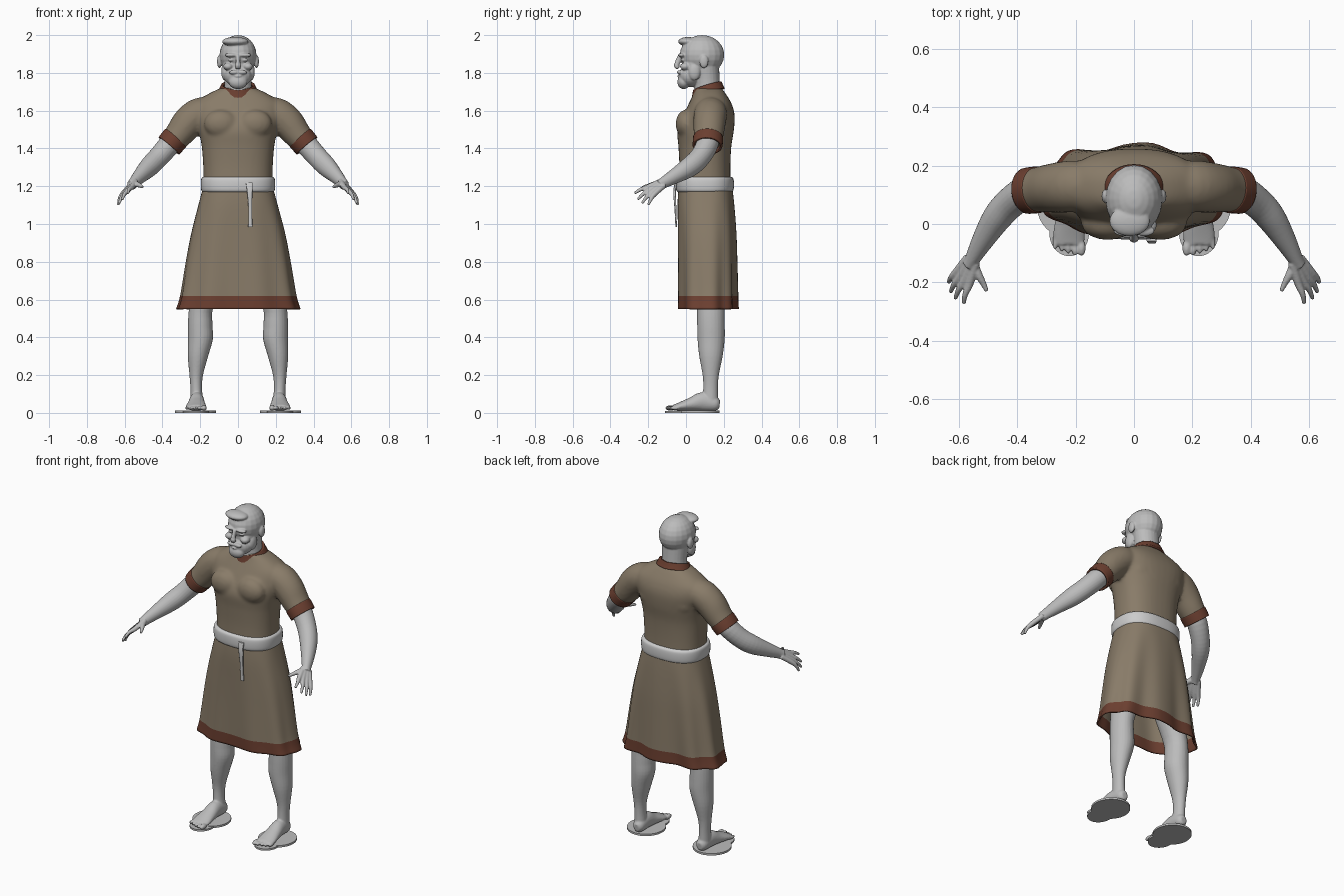
import bpy, bmesh, math
from mathutils import Vector, Matrix

cube = bpy.data.objects.get("Cube")
if cube:
    bpy.data.objects.remove(cube, do_unlink=True)


def material(name, r, g, b):
    mat = bpy.data.materials.new(name)
    mat.use_nodes = True
    mat.diffuse_color = (r, g, b, 1)
    shader = next(n for n in mat.node_tree.nodes if n.type == 'BSDF_PRINCIPLED')
    shader.inputs["Base Color"].default_value = (r, g, b, 1)
    shader.inputs["Roughness"].default_value = 0.8
    return mat


skin = material("grey skin", 0.5, 0.5, 0.5)
cloth = material("olive cloth", 0.25, 0.2, 0.14)
trim = material("brown trim", 0.15, 0.05, 0.03)
sash = material("pale sash", 0.6, 0.6, 0.6)


def spline(sections, steps):
    """Catmull-Rom interpolation through the section tuples."""
    rows = [Vector(s) for s in sections]
    out = []
    for i in range(len(rows) - 1):
        a, b, c, d = rows[max(i - 1, 0)], rows[i], rows[i + 1], rows[min(i + 2, len(rows) - 1)]
        for k in range(steps):
            t = k / steps
            out.append(b + (c - a) * (t / 2) + (a * 2 - b * 5 + c * 4 - d) * (t * t / 2)
                       + (b * 3 - a - c * 3 + d) * (t ** 3 / 2))
    return out + [rows[-1]]


def loft(bm, sections, flat=False, count=24, power=2.0, cap=True, steps=4, warp=None):
    """Skin (x, y, z, half width, half depth) sections; flat keeps them level."""
    rows = spline(sections, steps)
    points = [Vector(r[:3]) for r in rows]
    rings = []
    for i, row in enumerate(rows):
        side, up = Vector((1, 0, 0)), Vector((0, 1, 0))
        if not flat:
            along = (points[min(i + 1, len(rows) - 1)] - points[max(i - 1, 0)]).normalized()
            side = along.cross(Vector((0, 0, 1)) if abs(along.z) < 0.95 else Vector((0, 1, 0))).normalized()
            up = side.cross(along)
        ring = []
        for k in range(count):
            angle = math.tau * k / count
            c, s = math.cos(angle), math.sin(angle)
            co = points[i] + side * math.copysign(abs(c) ** (2 / power), c) * row[3] \
                + up * math.copysign(abs(s) ** (2 / power), s) * row[4]
            ring.append(bm.verts.new(warp(co, angle) if warp else co))
        rings.append(ring)
    for low, high in zip(rings, rings[1:]):
        for k in range(count):
            j = (k + 1) % count
            bm.faces.new((low[k], low[j], high[j], high[k]))
    if cap:
        bm.faces.new(rings[0])
        bm.faces.new(rings[-1])


def blob(bm, x, y, z, rx, ry, rz):
    bmesh.ops.create_uvsphere(bm, u_segments=20, v_segments=12, radius=1,
                              matrix=Matrix.Translation((x, y, z)) @ Matrix.Diagonal((rx, ry, rz, 1)))


def flip(sections, sign):
    return [(s[0] * sign, *s[1:]) for s in sections]


def finish(name, bm, mats, voxel=0, smooth=0, thick=0):
    bmesh.ops.recalc_face_normals(bm, faces=bm.faces)
    for face in bm.faces:
        face.smooth = True
    mesh = bpy.data.meshes.new(name)
    bm.to_mesh(mesh)
    bm.free()
    obj = bpy.data.objects.new(name, mesh)
    bpy.context.collection.objects.link(obj)
    for mat in mats:
        mesh.materials.append(mat)
    if voxel:
        mod = obj.modifiers.new("fuse", 'REMESH')
        mod.mode, mod.voxel_size, mod.use_smooth_shade = 'VOXEL', voxel, True
    if smooth:
        mod = obj.modifiers.new("soften", 'SMOOTH')
        mod.iterations = smooth
    if thick:
        mod = obj.modifiers.new("thickness", 'SOLIDIFY')
        mod.thickness, mod.offset = thick, -1
    return obj


# Head: skull, jaw, beard, face features and neck fused together
bm = bmesh.new()
loft(bm, [(0, .115, 1.64, .085, .075), (0, .112, 1.74, .072, .068), (0, .105, 1.84, .078, .07)], flat=True)
blob(bm, 0, .085, 1.895, .098, .118, .105)
blob(bm, 0, .045, 1.845, .08, .065, .1)
blob(bm, 0, .025, 1.785, .074, .063, .06)
blob(bm, 0, -.012, 1.752, .05, .034, .038)
blob(bm, -.015, .01, 1.966, .07, .052, .024)
blob(bm, 0, -.034, 1.783, .02, .012, .007)
loft(bm, [(0, -.03, 1.892, .011, .012), (0, -.042, 1.862, .011, .014), (0, -.05, 1.838, .017, .014),
          (0, -.04, 1.824, .014, .01)])
for s in (1, -1):
    blob(bm, s * .036, -.023, 1.894, .036, .019, .011)
    blob(bm, s * .036, -.016, 1.868, .016, .013, .008)
    blob(bm, s * .052, -.004, 1.834, .026, .028, .02)
    blob(bm, s * .022, -.034, 1.803, .027, .014, .011)
    blob(bm, s * .07, .045, 1.805, .019, .032, .045)
    blob(bm, s * .098, .095, 1.86, .013, .024, .035)
finish("head", bm, [skin], voxel=.0045, smooth=3)

# Tunic top with sleeves
bm = bmesh.new()
loft(bm, [(0, .1, 1.17, .182, .137), (0, .1, 1.3, .184, .135), (0, .1, 1.41, .192, .14), (0, .104, 1.5, .21, .15),
          (0, .122, 1.58, .23, .135), (0, .128, 1.64, .225, .112), (0, .125, 1.69, .155, .085),
          (0, .118, 1.722, .085, .068)], flat=True, count=40, power=2.4)
sleeve = [(.12, .13, 1.59, .075, .08), (.2, .13, 1.585, .088, .085), (.26, .125, 1.54, .086, .086),
          (.31, .12, 1.478, .08, .076), (.35, .115, 1.432, .074, .068)]
for s in (1, -1):
    loft(bm, flip(sleeve, s))
    for x, y in ((.09, 0), (.09, .19)):
        blob(bm, s * x, y, 1.53, .09, .055, .075)
finish("tunic_top", bm, [cloth], voxel=.01, smooth=6)

# Collar: sloped band, lower at the throat
bm = bmesh.new()
loft(bm, [(0, .117, 1.695, .106, .088), (0, .115, 1.716, .097, .081), (0, .113, 1.736, .088, .076)],
     flat=True, count=32, cap=False,
     warp=lambda co, a: co + Vector((0, 0, .3 * (co.y - .115) + .1 * abs(co.x) - .005)))
finish("collar", bm, [trim], thick=.015)


# Skirt: open cloth with soft folds growing toward the hem
def folds(co, angle):
    drop = max(0, 1.15 - co.z) / .6
    back = .5 + .5 * max(0, math.sin(angle))
    wave = .013 * drop * back * math.sin(9 * angle + .6)
    return co + Vector((math.cos(angle), math.sin(angle), 0)) * wave


bm = bmesh.new()
loft(bm, [(0, .103, 1.2, .183, .142), (0, .105, 1.1, .21, .15), (0, .11, .95, .248, .153), (0, .112, .8, .276, .153),
          (0, .113, .62, .305, .153), (0, .114, .55, .326, .153)],
     flat=True, count=96, power=2.5, cap=False, warp=folds)
for face in bm.faces:
    face.material_index = int(face.calc_center_median().z < .62)
finish("skirt", bm, [cloth, trim], thick=.008)

# Belt with a rounded section, and its hanging end
bm = bmesh.new()
loft(bm, [(0, .1, 1.168, .183, .14), (0, .1, 1.178, .194, .151), (0, .1, 1.21, .197, .154),
          (0, .1, 1.24, .194, .151), (0, .1, 1.25, .183, .14)], flat=True, count=48, power=2.5)
finish("belt", bm, [sash])
bm = bmesh.new()
loft(bm, [(.06, -.053, 1.22, .018, .006), (.062, -.06, 1.17, .014, .007), (.065, -.056, 1.08, .01, .005),
          (.065, -.052, .985, .011, .004)], flat=True, count=16, power=4)
finish("belt_end", bm, [sash])

# Limb profiles for the left side
arm = [(.28, .125, 1.52, .05, .05), (.355, .115, 1.43, .058, .058), (.42, .075, 1.355, .054, .056),
       (.47, .02, 1.303, .05, .054), (.52, -.06, 1.253, .037, .04), (.553, -.12, 1.218, .026, .03),
       (.565, -.14, 1.205, .024, .028)]
wrist = Vector((.556, -.125, 1.215))
spread = Vector((.045, .032, -.035))
tips = [(.583, -.272, 1.163), (.612, -.256, 1.13), (.628, -.233, 1.11), (.634, -.2, 1.1)]
leg = [(.11, .115, .95, .1, .1), (.15, .12, .75, .088, .09), (.195, .13, .56, .064, .074), (.2, .132, .47, .065, .073),
       (.199, .133, .39, .066, .072), (.212, .132, .3, .054, .062), (.221, .131, .2, .036, .043),
       (.221, .13, .13, .031, .039), (.218, .128, .06, .034, .042)]
foot = [(.216, .178, .045, .018, .022), (.216, .155, .048, .034, .038), (.218, .09, .06, .039, .05),
        (.22, .03, .047, .046, .036), (.222, -.03, .034, .054, .023), (.222, -.068, .027, .051, .015)]

for s, which in ((1, "left"), (-1, "right")):
    # Arm with fanned fingers and thumb
    bm = bmesh.new()
    loft(bm, flip(arm, s))
    for i, tip in enumerate(tips):
        base = wrist + spread * (i - 1.5) * .2
        knuckle = Vector((.587, -.186, 1.176)) + spread * (i - 1.5) * .36
        bend = knuckle.lerp(Vector(tip), .55) + Vector((.004, 0, .005))
        path = [(*base, .015, .015), (*knuckle, .014, .014), (*bend, .01, .01), (*tip, .007, .007)]
        loft(bm, flip(path, s), count=12)
    loft(bm, flip([(.553, -.13, 1.215, .018, .018), (.535, -.17, 1.21, .015, .015),
                   (.518, -.2, 1.203, .011, .011), (.504, -.23, 1.196, .007, .007)], s), count=12)
    finish(which + "_arm", bm, [skin], voxel=.004, smooth=3)

    # Sleeve cuff
    bm = bmesh.new()
    loft(bm, flip([(.33, .1175, 1.455, .08, .074), (.348, .1155, 1.435, .08, .073),
                   (.366, .1135, 1.414, .079, .071)], s), cap=False, count=32)
    finish(which + "_cuff", bm, [trim], thick=.012)

    # Leg, foot and toes
    bm = bmesh.new()
    loft(bm, flip(leg, s), flat=True)
    loft(bm, flip(foot, s))
    for i in range(5):
        size = .015 if i == 0 else .0115 - i * .0005
        blob(bm, s * (.18 + i * .0225), -.082 + .007 * max(0, i - 1), .026, size, .028, size)
    finish(which + "_leg", bm, [skin], voxel=.005, smooth=3)

    # Thin standing plate: round heel disc and toe lobe
    bm = bmesh.new()
    for x, y, z, w, d in ((.225, .065, .012, .108, .112), (.222, -.03, .011, .068, .08)):
        loft(bm, [(s * x, y, 0, w, d), (s * x, y, z, w, d)], flat=True, count=40, steps=1)
    finish(which + "_plate", bm, [skin])

# Keep hard edges sharp on the shaped parts
bpy.ops.object.select_all(action='DESELECT')
for obj in bpy.context.collection.objects:
    if obj.type == 'MESH' and obj.name.endswith(("plate", "cuff", "collar", "belt_end")):
        obj.select_set(True)
        bpy.context.view_layer.objects.active = obj
bpy.ops.object.shade_smooth_by_angle(angle=math.radians(40))
